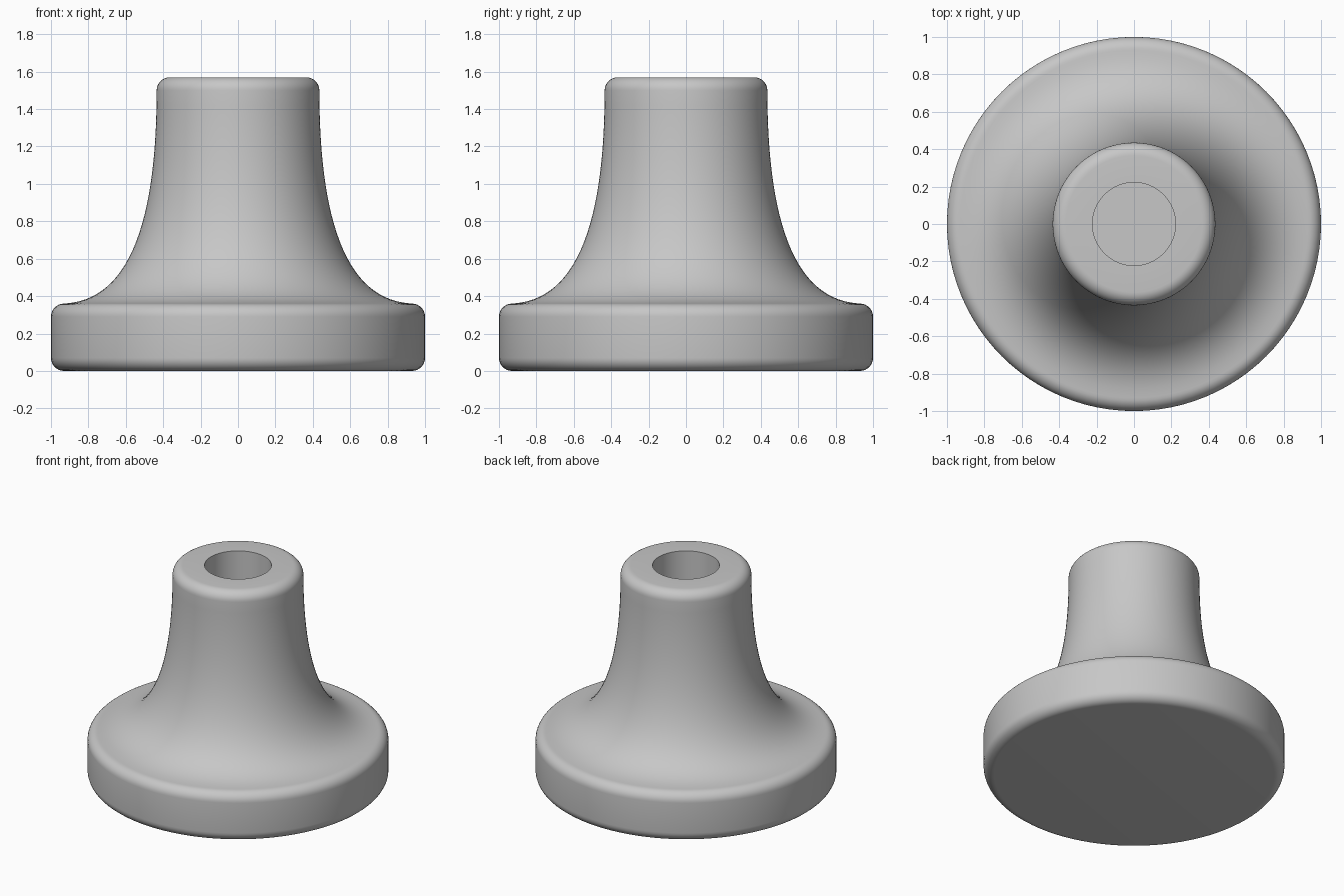
import bpy, bmesh, math

if "Cube" in bpy.data.objects:
    bpy.data.objects.remove(bpy.data.objects["Cube"])

SEGMENTS = 96


def fillet(cx, cz, r, start, end, n=8):
    """Arc points around (cx, cz), angles in degrees."""
    return [(cx + r * math.cos(math.radians(start + (end - start) * i / n)),
             cz + r * math.sin(math.radians(start + (end - start) * i / n)))
            for i in range(n + 1)]


def flare(p0, p1, p2, n=28):
    """Quadratic curve from p0 to p2, pulled towards p1 (ends excluded)."""
    return [tuple((1 - t) ** 2 * a + 2 * t * (1 - t) * b + t * t * c
                  for a, b, c in zip(p0, p1, p2))
            for t in (i / n for i in range(1, n))]


def lathe(name, profile, mat):
    """Revolve an (r, z) profile about z and cap both ends."""
    bm = bmesh.new()
    rings = []
    for r, z in profile:
        rings.append([bm.verts.new((r * math.cos(2 * math.pi * k / SEGMENTS),
                                    r * math.sin(2 * math.pi * k / SEGMENTS), z))
                      for k in range(SEGMENTS)])
    for a, b in zip(rings, rings[1:]):
        for k in range(SEGMENTS):
            j = (k + 1) % SEGMENTS
            bm.faces.new((a[k], a[j], b[j], b[k]))
    bm.faces.new(rings[0][::-1])
    bm.faces.new(rings[-1])
    bmesh.ops.recalc_face_normals(bm, faces=bm.faces)
    mesh = bpy.data.meshes.new(name)
    bm.to_mesh(mesh)
    bm.free()
    mesh.materials.append(mat)
    obj = bpy.data.objects.new(name, mesh)
    bpy.context.collection.objects.link(obj)
    bpy.context.view_layer.objects.active = obj
    obj.select_set(True)
    bpy.ops.object.shade_smooth_by_angle(angle=math.radians(30))
    return obj


grey = bpy.data.materials.new("light_grey")
grey.diffuse_color = (0.57, 0.57, 0.57, 1)
grey.use_nodes = True
grey.node_tree.nodes["Principled BSDF"].inputs["Base Color"].default_value = grey.diffuse_color

R = 0.07                                          # edge rounding
profile = fillet(1 - R, R, R, -90, 0)             # rounded foot of the base
profile += fillet(1 - R, 0.36 - R, R, 0, 90)      # rounded rim of the base
profile += flare((0.95, 0.36), (0.435, 0.36), (0.435, 1.5))  # flared neck
profile += fillet(0.435 - R, 1.57 - R, R, 0, 90)  # rounded top of the neck
profile += [(0.222, 1.57), (0.222, 0.6)]          # blind bore
lathe("flared_knob", profile, grey)
